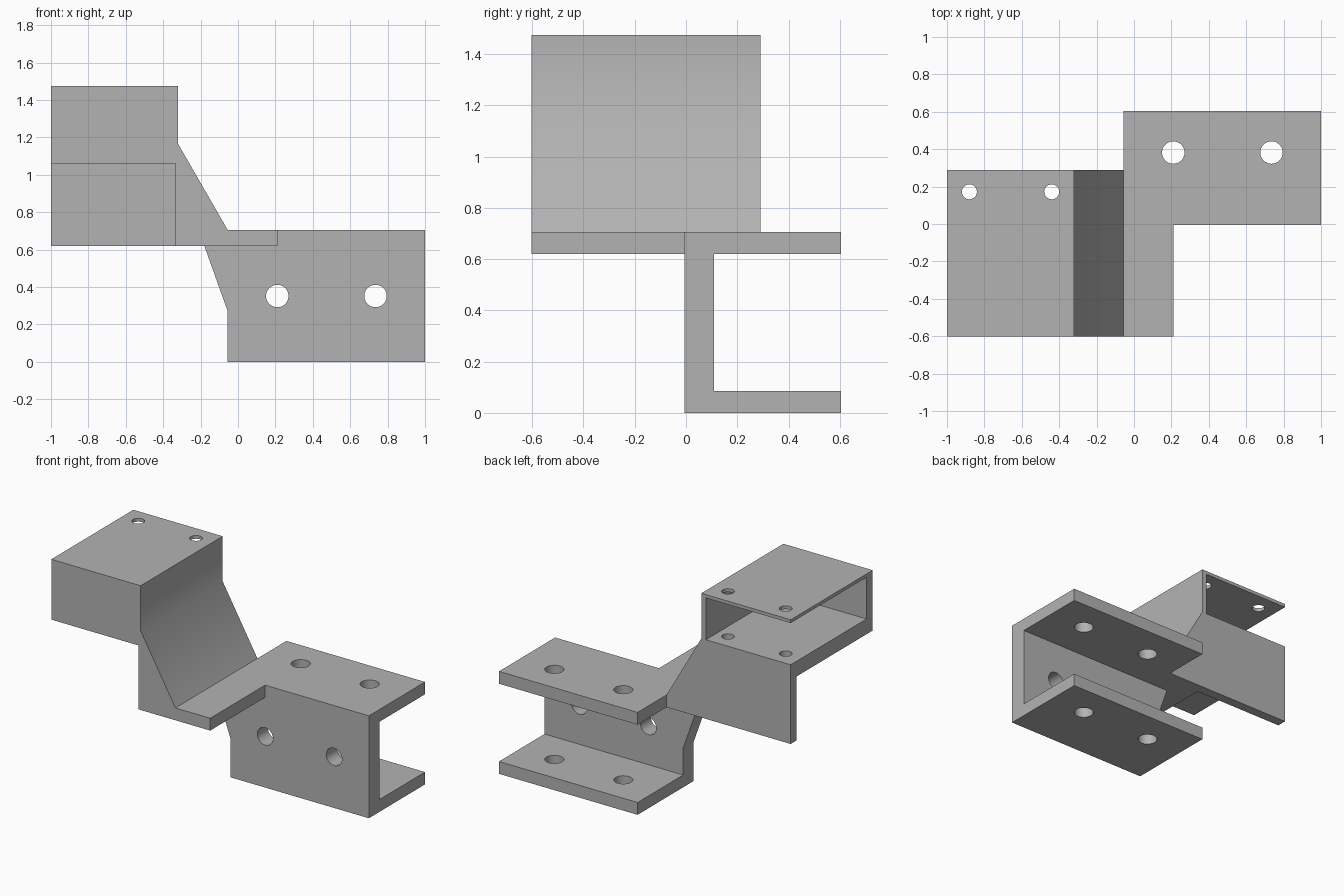
import bpy, bmesh, math
from mathutils import Matrix, Vector

if "Cube" in bpy.data.objects:
    bpy.data.objects.remove(bpy.data.objects["Cube"], do_unlink=True)

grey = bpy.data.materials.new("plain grey")
grey.use_nodes = True
colour = (0.45, 0.45, 0.45, 1)
grey.diffuse_color = colour
grey.node_tree.nodes["Principled BSDF"].inputs["Base Color"].default_value = colour


def add_object(name, bm):
    bmesh.ops.recalc_face_normals(bm, faces=bm.faces)
    mesh = bpy.data.meshes.new(name)
    bm.to_mesh(mesh)
    bm.free()
    mesh.materials.append(grey)
    obj = bpy.data.objects.new(name, mesh)
    bpy.context.collection.objects.link(obj)
    return obj


def extrude_profile(name, points, axis, start, end):
    """Extrude a profile along x (points are y, z) or y (points are x, z)."""
    bm = bmesh.new()
    place = (lambda u, v: (start, u, v)) if axis == "x" else (lambda u, v: (u, start, v))
    face = bm.faces.new([bm.verts.new(place(u, v)) for u, v in points])
    solid = bmesh.ops.extrude_face_region(bm, geom=[face])
    move = Vector((end - start, 0, 0) if axis == "x" else (0, end - start, 0))
    moved = [g for g in solid["geom"] if isinstance(g, bmesh.types.BMVert)]
    bmesh.ops.translate(bm, verts=moved, vec=move)
    return add_object(name, bm)


def box(name, x0, x1, y0, y1, z0, z1):
    return extrude_profile(name, [(x0, z0), (x1, z0), (x1, z1), (x0, z1)], "y", y0, y1)


def hole(name, centre, radius, depth, axis="Z"):
    bm = bmesh.new()
    turn = Matrix.Rotation(math.pi / 2, 4, "X") if axis == "Y" else Matrix()
    bmesh.ops.create_cone(bm, cap_ends=True, segments=40, radius1=radius, radius2=radius,
                          depth=depth, matrix=Matrix.Translation(centre) @ turn)
    return add_object(name, bm)


def combine(target, other, operation):
    """Apply a boolean and remove the helper."""
    mod = target.modifiers.new("combine", "BOOLEAN")
    mod.operation = operation
    mod.solver = "EXACT"
    mod.object = other
    other.hide_render = True
    bpy.context.view_layer.objects.active = target
    bpy.ops.object.modifier_apply(modifier=mod.name)
    bpy.data.objects.remove(other, do_unlink=True)


# Upper arm: raised box, sloping block and foot in one profile
bracket = extrude_profile("offset_bracket", [
    (-1, 0.62), (0.21, 0.62), (0.21, 0.705), (-0.055, 0.705),
    (-0.32, 1.165), (-0.32, 1.475), (-1, 1.475)], "y", -0.602, 0.29)

# Pocket in the raised box, open at the back and the outer end
combine(bracket, box("box_pocket", -1.1, -0.355, -0.535, 0.4, 1.165, 1.452), "DIFFERENCE")
# Space beneath the box floor, leaving a thin rear wall
combine(bracket, box("lower_pocket", -1.1, -0.335, -0.7, 0.225, 0.5, 1.06), "DIFFERENCE")

# Lower channel: two flanges joined by a web with a gusset
channel = extrude_profile("channel", [
    (-0.005, 0), (0.605, 0), (0.605, 0.085), (0.11, 0.085),
    (0.11, 0.62), (0.605, 0.62), (0.605, 0.705), (-0.005, 0.705)], "x", -0.055, 1)
gusset = extrude_profile("web_gusset", [
    (-0.055, 0.27), (0.02, 0.27), (0.02, 0.66), (-0.18, 0.66), (-0.18, 0.62)],
    "y", -0.005, 0.11)
combine(channel, gusset, "UNION")
combine(bracket, channel, "UNION")

# Bolt holes through the flanges, the web and the raised box
for x in (0.21, 0.735):
    combine(bracket, hole("flange_hole", (x, 0.382, 0.35), 0.06, 1.2), "DIFFERENCE")
    combine(bracket, hole("web_hole", (x, 0.05, 0.352), 0.06, 0.4, "Y"), "DIFFERENCE")
for x in (-0.88, -0.44):
    combine(bracket, hole("box_hole", (x, 0.172, 1.3), 0.04, 0.6), "DIFFERENCE")

bpy.ops.object.select_all(action="DESELECT")
bracket.select_set(True)
bpy.context.view_layer.objects.active = bracket
bpy.ops.object.shade_smooth_by_angle(angle=math.radians(35))
